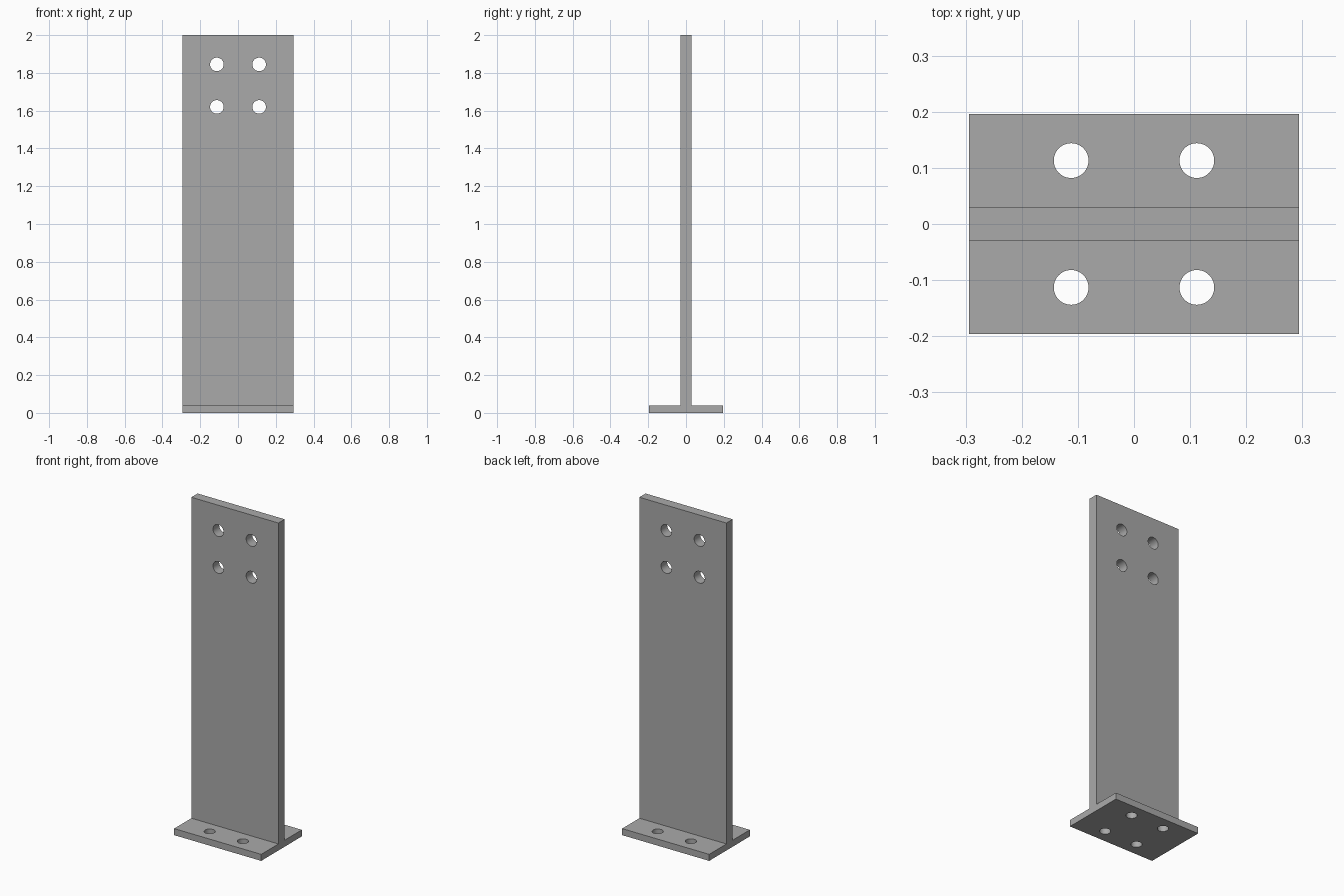
import bpy, bmesh
from math import radians
from mathutils import Matrix

cube = bpy.data.objects.get("Cube")
if cube:
    bpy.data.objects.remove(cube, do_unlink=True)

WIDTH, HEIGHT = 0.588, 2.0
BASE_Y, BASE_Z = 0.196, 0.04      # half depth and thickness of the foot
WEB_Y = 0.03                      # half thickness of the upright
HOLE_X = 0.112                    # half spacing of the bolt holes

steel = bpy.data.materials.new("grey_steel")
steel.use_nodes = True
grey = (0.4, 0.4, 0.4, 1)
steel.diffuse_color = grey
steel.node_tree.nodes["Principled BSDF"].inputs["Base Color"].default_value = grey


def make_object(name, bm):
    bmesh.ops.recalc_face_normals(bm, faces=bm.faces)
    mesh = bpy.data.meshes.new(name)
    bm.to_mesh(mesh)
    bm.free()
    mesh.materials.append(steel)
    obj = bpy.data.objects.new(name, mesh)
    bpy.context.collection.objects.link(obj)
    return obj


# Upside-down T profile, extruded across the width
half = [(BASE_Y, 0), (BASE_Y, BASE_Z), (WEB_Y, BASE_Z), (WEB_Y, HEIGHT)]
profile = half + [(-y, z) for y, z in reversed(half)]
bm = bmesh.new()
end = bm.faces.new([bm.verts.new((-WIDTH / 2, y, z)) for y, z in profile])
sweep = bmesh.ops.extrude_face_region(bm, geom=[end], use_keep_orig=True)
verts = [v for v in sweep["geom"] if isinstance(v, bmesh.types.BMVert)]
bmesh.ops.translate(bm, vec=(WIDTH, 0, 0), verts=verts)
bracket = make_object("t_bracket", bm)

# Bolt hole cutters: four through the upright, four through the foot
bm = bmesh.new()


def add_pin(radius, depth, matrix):
    bmesh.ops.create_cone(bm, cap_ends=True, segments=48, radius1=radius,
                          radius2=radius, depth=depth, matrix=matrix)


for x in (-HOLE_X, HOLE_X):
    for z in (1.62, 1.845):
        add_pin(0.036, 0.2, Matrix.Translation((x, 0, z)) @ Matrix.Rotation(radians(90), 4, "X"))
    for y in (-0.113, 0.113):
        add_pin(0.031, 0.2, Matrix.Translation((x, y, 0.02)))
cutter = make_object("bolt_hole_cutter", bm)
cutter.hide_render = True

# Drill the holes, then drop the cutter
bpy.context.view_layer.objects.active = bracket
drill = bracket.modifiers.new("bolt_holes", "BOOLEAN")
drill.operation = "DIFFERENCE"
drill.solver = "EXACT"
drill.object = cutter
bpy.ops.object.modifier_apply(modifier=drill.name)
bpy.data.objects.remove(cutter, do_unlink=True)

# Smooth hole walls, crisp plate edges
bpy.ops.object.select_all(action="DESELECT")
bracket.select_set(True)
bpy.ops.object.shade_smooth_by_angle(angle=radians(30))
